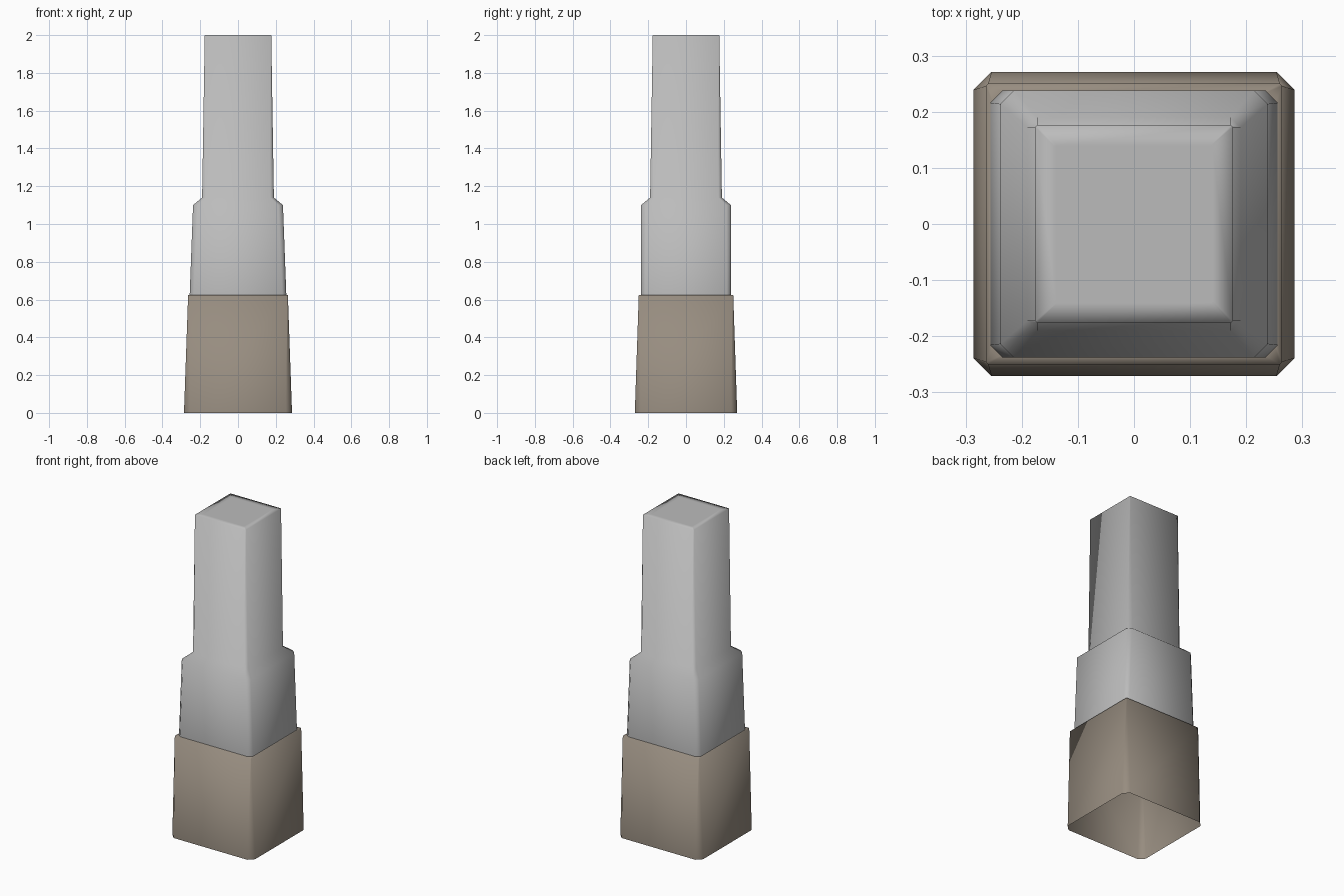
import bpy, bmesh

if "Cube" in bpy.data.objects:
    bpy.data.objects.remove(bpy.data.objects["Cube"])


def material(name, rgb):
    m = bpy.data.materials.new(name)
    m.diffuse_color = (*rgb, 1.0)
    m.use_nodes = True
    m.node_tree.nodes["Principled BSDF"].inputs["Base Color"].default_value = m.diffuse_color
    return m


def ring(hx, hy, c, z):
    """Rectangle with chamfered corners, eight points counter-clockwise."""
    return [(hx, -hy + c, z), (hx, hy - c, z), (hx - c, hy, z), (-hx + c, hy, z),
            (-hx, hy - c, z), (-hx, -hy + c, z), (-hx + c, -hy, z), (hx - c, -hy, z)]


def tower(name, rings, mat, cap):
    """Loft a stack of rings, optionally closing the top."""
    bm = bmesh.new()
    loops = [[bm.verts.new(p) for p in ring(*r)] for r in rings]
    for a, b in zip(loops, loops[1:]):
        for i in range(8):
            j = (i + 1) % 8
            bm.faces.new((a[i], a[j], b[j], b[i]))
    if cap:
        bm.faces.new(loops[-1])
    for f in bm.faces:
        f.smooth = True
    me = bpy.data.meshes.new(name)
    bm.to_mesh(me)
    bm.free()
    me.materials.append(mat)
    ob = bpy.data.objects.new(name, me)
    bpy.context.collection.objects.link(ob)
    return ob


stone = material("grey stone", (0.5, 0.5, 0.5))
brown = material("brown base", (0.31, 0.265, 0.215))

# Tapered foot, open below, with a narrow ledge on top
tower("foot", [(0.286, 0.271, 0.032, 0.0),
               (0.264, 0.25, 0.004, 0.625),
               (0.25, 0.232, 0.02, 0.625)], brown, False)

# Stepped shaft: wide lower block, sloped shoulder, slim upper block, inset cap
tower("shaft", [(0.256, 0.238, 0.022, 0.62),
                (0.238, 0.238, 0.024, 1.10),
                (0.19, 0.19, 0.018, 1.14),
                (0.176, 0.176, 0.003, 2.0),
                (0.14, 0.14, 0.003, 2.0)], stone, True)
